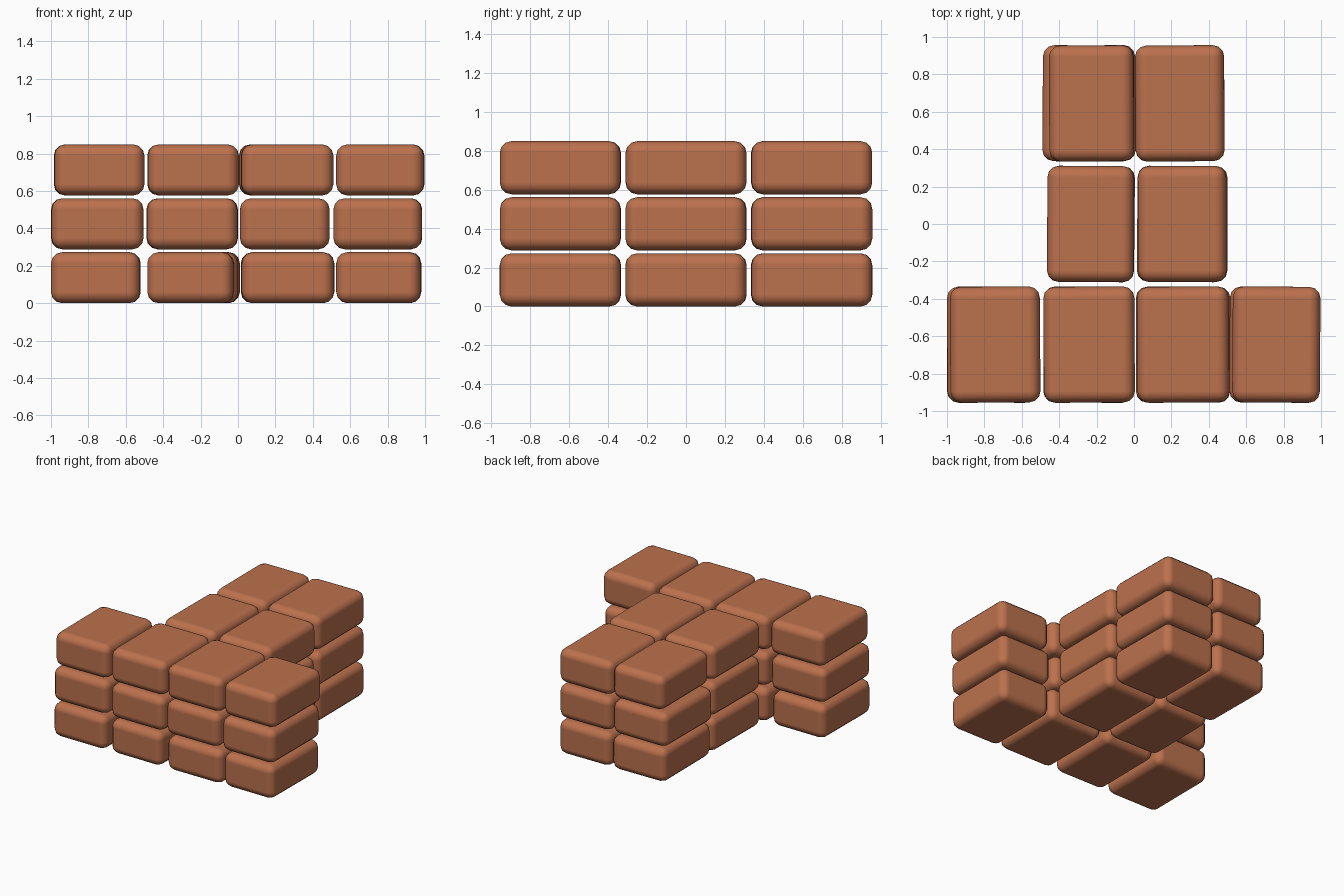
import bpy, bmesh, random
from mathutils import Matrix

if "Cube" in bpy.data.objects:
    bpy.data.objects.remove(bpy.data.objects["Cube"])

random.seed(4)

clay = bpy.data.materials.new("terracotta clay")
clay.diffuse_color = (0.50, 0.165, 0.075, 1)
clay.use_nodes = True
clay.node_tree.nodes["Principled BSDF"].inputs["Base Color"].default_value = clay.diffuse_color

# Left and right limits of every brick, by course (bottom up) and row
COURSES = [
    {"front": [(-1.0, -.52), (-.485, -.02), (.02, .515), (.525, .98)],
     "middle": [(-.465, .005), (.02, .50)],
     "back": [(-.475, .01), (.015, .485)]},
    {"front": [(-1.0, -.505), (-.485, .0), (.01, .49), (.51, .985)],
     "middle": [(-.465, .0), (.015, .49)],
     "back": [(-.49, .0), (.01, .485)]},
    {"front": [(-.985, -.50), (-.485, .005), (.015, .51), (.525, .997)],
     "middle": [(-.465, .0), (.02, .495)],
     "back": [(-.455, .0), (.005, .485)]},
]
ROW_Y = {"front": -.645, "middle": 0, "back": .645}
LENGTH, HEIGHT, STEP = .62, .273, .288


def brick(name, x0, x1, y, z):
    """Rounded brick, turned very slightly as if laid by hand."""
    turn = random.uniform(-.011, .011)
    width = x1 - x0 - abs(turn) * LENGTH * .8
    bm = bmesh.new()
    bmesh.ops.create_cube(bm, size=1)
    bmesh.ops.scale(bm, vec=(width, LENGTH, HEIGHT), verts=bm.verts)
    bmesh.ops.rotate(bm, cent=(0, 0, 0), matrix=Matrix.Rotation(turn, 3, 'Z'), verts=bm.verts)
    mesh = bpy.data.meshes.new(name)
    bm.to_mesh(mesh)
    bm.free()
    mesh.materials.append(clay)
    mesh.shade_smooth()
    ob = bpy.data.objects.new(name, mesh)
    ob.location = ((x0 + x1) / 2, y, z)
    bpy.context.collection.objects.link(ob)
    # Soft worn edges
    bev = ob.modifiers.new("rounded edges", 'BEVEL')
    bev.width = .06
    bev.segments = 3
    bev.harden_normals = True


# Three courses stacked in a T-shaped plan
for c, course in enumerate(COURSES):
    for row, spans in course.items():
        for i, (x0, x1) in enumerate(spans):
            brick(f"brick_{row}_course{c + 1}_{i + 1}", x0, x1, ROW_Y[row], HEIGHT / 2 + c * STEP)
